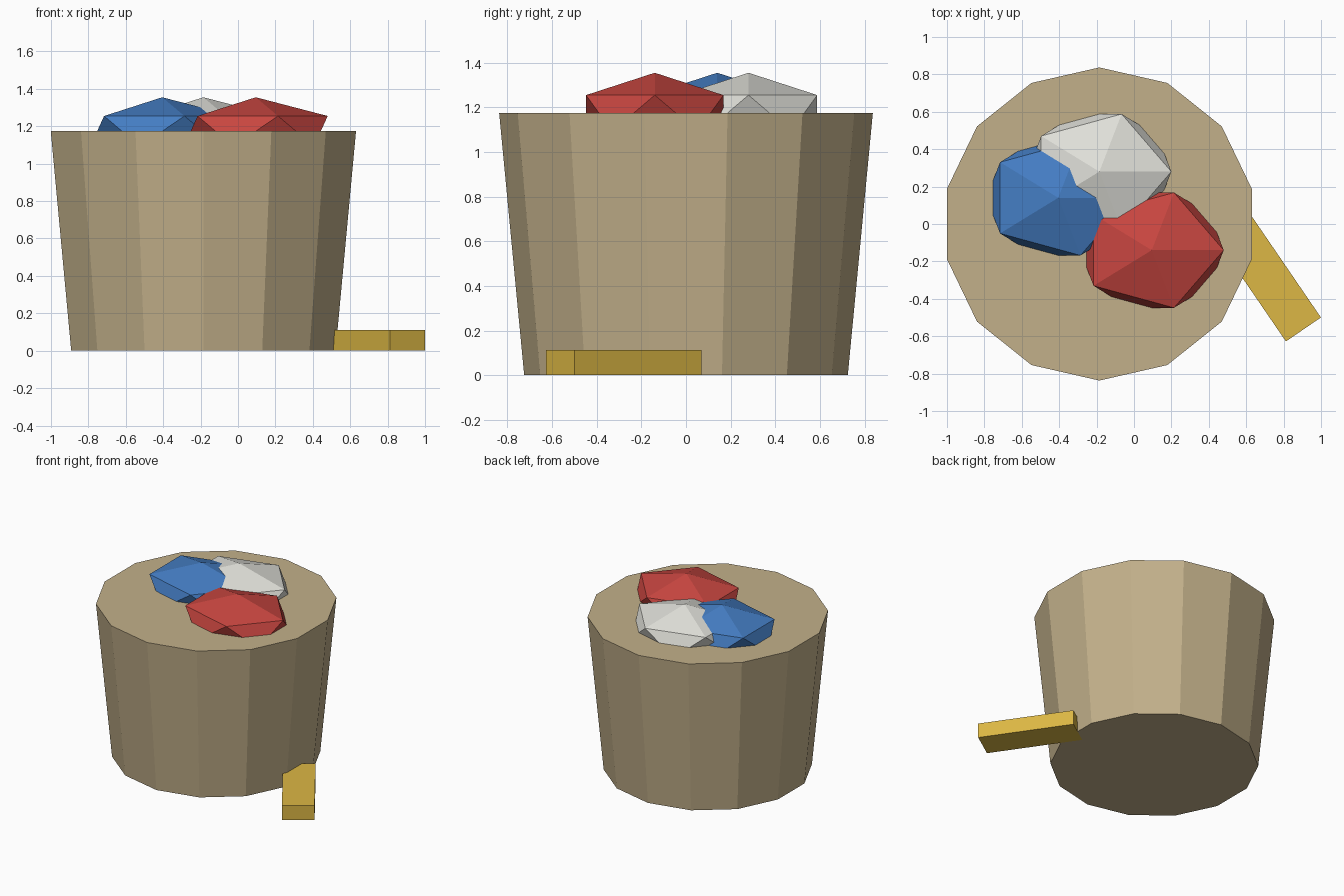
import bpy

if "Cube" in bpy.data.objects:
    bpy.data.objects.remove(bpy.data.objects["Cube"])


def material(name, rgb):
    m = bpy.data.materials.new(name)
    m.diffuse_color = (*rgb, 1)
    m.use_nodes = True
    m.node_tree.nodes["Principled BSDF"].inputs["Base Color"].default_value = m.diffuse_color
    return m


def finish(name, mat):
    ob = bpy.context.object
    ob.name = name
    ob.data.materials.append(mat)
    return ob


tan = material("tan", (0.54, 0.434, 0.255))
gold = material("gold", (0.716, 0.474, 0.058))
red = material("red", (0.578, 0.061, 0.051))
blue = material("blue", (0.058, 0.205, 0.546))
white = material("off_white", (0.75, 0.75, 0.70))

TUB_X, TUB_H = -0.185, 1.174

# Tapered fourteen-sided tub
bpy.ops.mesh.primitive_cone_add(vertices=14, radius1=0.725, radius2=0.837, depth=TUB_H,
                                location=(TUB_X, 0, TUB_H / 2))
finish("tub", tan)

# Faceted lumps half sunk into the tub's top
for name, x, y, mat in (("red_lump", 0.095, -0.14, red),
                        ("blue_lump", -0.405, 0.14, blue),
                        ("white_lump", -0.185, 0.28, white)):
    bpy.ops.mesh.primitive_ico_sphere_add(subdivisions=1, radius=1, location=(x, y, TUB_H))
    finish(name, mat).scale = (0.43, 0.362, 0.181)

# Flat bar lying on the ground, its inner end tucked into the tub wall
bpy.ops.mesh.primitive_cube_add(size=1, location=(0.711, -0.279, 0.056), rotation=(0, 0, 0.6))
finish("ground_bar", gold).scale = (0.227, 0.69, 0.112)
